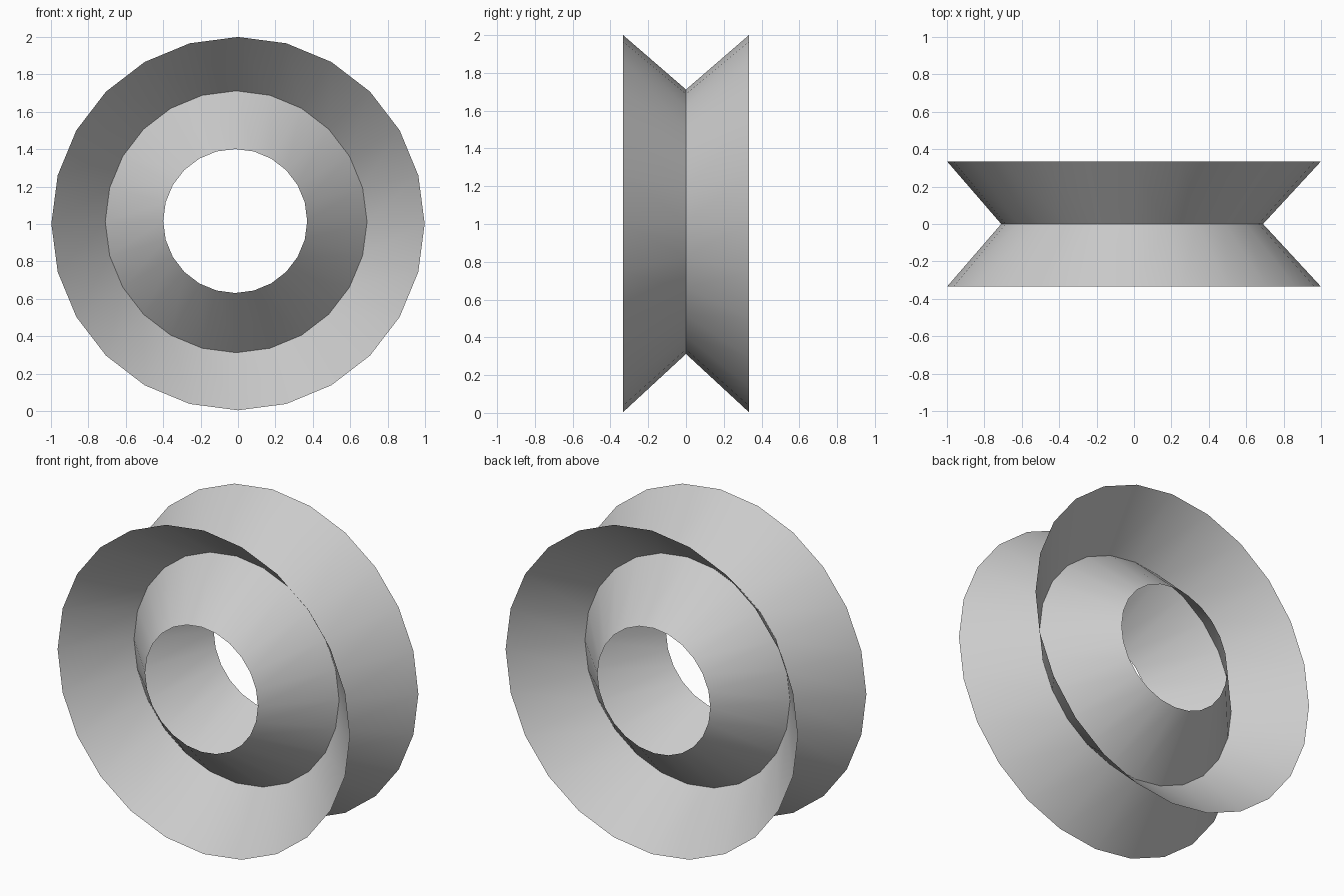
import bpy, bmesh
from math import sin, cos, pi

if "Cube" in bpy.data.objects:
    bpy.data.objects.remove(bpy.data.objects["Cube"])

SIDES = 24
# rings: (radius, centre x, y, centre z); inner rings sit slightly off-centre
OUTER = (0.998, 0.0, -0.333, 1.002)
WAIST = (0.70, -0.010, 0.0, 1.012)
INNER = (0.385, -0.015, -0.334, 1.016)


def cone_band(name, ring_a, ring_b):
    """Open smooth band between two rings, mirrored front to back."""
    bm = bmesh.new()
    loops = []
    for r, cx, y, cz in (ring_a, ring_b):
        loops.append([bm.verts.new((cx + r * sin(2 * pi * i / SIDES), y,
                                    cz + r * cos(2 * pi * i / SIDES)))
                      for i in range(SIDES)])
    a, b = loops
    for i in range(SIDES):
        j = (i + 1) % SIDES
        f = bm.faces.new((a[i], a[j], b[j], b[i]))
        f.smooth = True
    me = bpy.data.meshes.new(name)
    bm.to_mesh(me)
    bm.free()
    ob = bpy.data.objects.new(name, me)
    bpy.context.collection.objects.link(ob)
    m = ob.modifiers.new("front_to_back", 'MIRROR')
    m.use_axis = (False, True, False)
    m.use_mirror_merge = False
    return ob


# flared outer rims, and narrowing inner collars around the hole
cone_band("outer_flare", OUTER, WAIST)
cone_band("inner_collar", WAIST, INNER)
